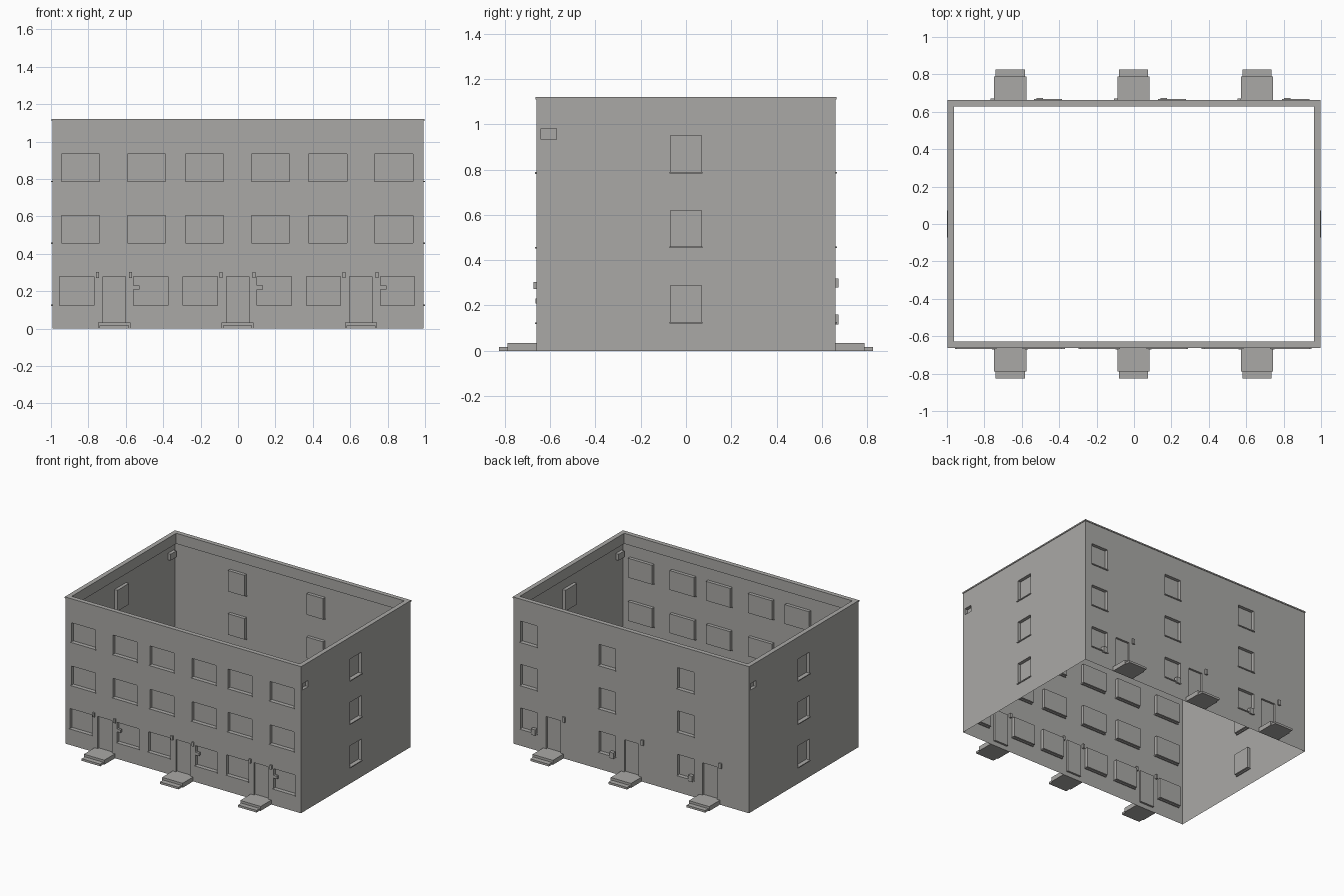
import bpy, bmesh, math
from mathutils import Matrix

if "Cube" in bpy.data.objects:
    bpy.data.objects.remove(bpy.data.objects["Cube"], do_unlink=True)

HX, HY, TOP = 0.993, 0.66, 1.12
CAP = 0.01

grey = bpy.data.materials.new("warm_grey")
grey.use_nodes = True
grey.diffuse_color = (0.40, 0.395, 0.38, 1)
grey.node_tree.nodes["Principled BSDF"].inputs["Base Color"].default_value = grey.diffuse_color


def finish(name, bm, turn=0):
    """Turn a bmesh drawn on the front side to its own side and make the object."""
    bm.transform(Matrix.Rotation(math.radians(turn), 4, 'Z'))
    mesh = bpy.data.meshes.new(name)
    bm.to_mesh(mesh)
    bm.free()
    mesh.materials.append(grey)
    obj = bpy.data.objects.new(name, mesh)
    bpy.context.collection.objects.link(obj)
    return obj


def box(bm, x0, x1, y0, y1, z0, z1):
    """Add an axis-aligned block."""
    size = Matrix.Diagonal((x1 - x0, y1 - y0, z1 - z0, 1))
    place = Matrix.Translation(((x0 + x1) / 2, (y0 + y1) / 2, (z0 + z1) / 2))
    bmesh.ops.create_cube(bm, size=1, matrix=place @ size)


def wall(name, half, dist, turn, openings):
    """Thin wall skin; each opening (u0, u1, z0, z1, depth) becomes a recess."""
    bm = bmesh.new()
    us = sorted({-half, half} | {u for o in openings for u in o[:2]})
    zs = sorted({0, TOP - CAP} | {z for o in openings for z in o[2:4]})

    def face(*pts):
        bm.faces.new([bm.verts.new(p) for p in pts])

    for a, b in zip(us, us[1:]):
        for c, d in zip(zs, zs[1:]):
            u, z = (a + b) / 2, (c + d) / 2
            if not any(o[0] < u < o[1] and o[2] < z < o[3] for o in openings):
                face((a, -dist, c), (b, -dist, c), (b, -dist, d), (a, -dist, d))
    for u0, u1, z0, z1, depth in openings:
        ring = [(u0, z0), (u1, z0), (u1, z1), (u0, z1)]
        back = -dist + depth
        face(*[(u, back, z) for u, z in ring])
        for (a, c), (b, d) in zip(ring, ring[1:] + ring[:1]):
            face((a, -dist, c), (b, -dist, d), (b, back, d), (a, back, c))
    bmesh.ops.remove_doubles(bm, verts=bm.verts, dist=0.0001)
    return finish(name, bm, turn)


def sills(name, dist, turn, windows):
    bm = bmesh.new()
    for u0, u1, z0, *_ in windows:
        box(bm, u0 - 0.004, u1 + 0.004, -dist - 0.007, -dist + 0.01, z0 - 0.007, z0)
    finish(name, bm, turn)


def small_boxes(name, turn, spots, z0, z1, out):
    """Little wall-mounted boxes sunk slightly into the wall."""
    bm = bmesh.new()
    for u0, u1 in spots:
        box(bm, u0, u1, -HY - out, -HY + 0.015, z0, z1)
    finish(name, bm, turn)


def steps(name, turn, centres):
    bm = bmesh.new()
    for c in centres:
        box(bm, c - 0.086, c + 0.086, -0.788, -HY, 0, 0.034)
        box(bm, c - 0.078, c + 0.078, -0.826, -0.788, 0, 0.016)
    finish(name, bm, turn)


REVEAL = 0.025
doors = (-0.662, -0.002, 0.657)

# Front wall: wide windows upstairs, narrower ones beside the doors
front_windows = []
for c in (-0.842, -0.49, -0.18, 0.174, 0.48, 0.833):
    for z0, z1 in ((0.458, 0.605), (0.788, 0.935)):
        front_windows.append((c - 0.102, c + 0.102, z0, z1, REVEAL))
for c in (-0.862, -0.466, -0.202, 0.194, 0.457, 0.853):
    front_windows.append((c - 0.092, c + 0.092, 0.125, 0.278, REVEAL))
front_doors = [(c - 0.06, c + 0.06, 0.034, 0.28, 0.015) for c in doors]
wall("front_wall", HX, HY, 0, front_windows + front_doors)
sills("front_sills", HY, 0, front_windows)
steps("front_steps", 0, doors)
small_boxes("front_lamps", 0,
            [(c + s - 0.008, c + s + 0.008) for c in doors for s in (-0.089, 0.087)],
            0.272, 0.303, 0.012)
small_boxes("front_plates", 0, [(c + 0.103, c + 0.136) for c in doors],
            0.208, 0.23, 0.004)

# Back wall: three columns of windows and three doors
back_windows = [(c - 0.07, c + 0.07, z0, z0 + 0.16, REVEAL)
                for c in (-0.865, -0.203, 0.46) for z0 in (0.128, 0.46, 0.79)]
back_door_spots = (-0.657, 0.002, 0.662)
back_doors = [(c - 0.06, c + 0.06, 0.034, 0.28, 0.015) for c in back_door_spots]
wall("back_wall", HX, HY, 180, back_windows + back_doors)
sills("back_sills", HY, 180, back_windows)
steps("back_steps", 180, back_door_spots)
small_boxes("back_lamps", 180, [(c + 0.084, c + 0.104) for c in back_door_spots],
            0.28, 0.32, 0.012)
small_boxes("back_meter_boxes", 180,
            [(c + 0.027, c + 0.062) for c in (-0.865, -0.203, 0.46)],
            0.115, 0.16, 0.013)

# Side walls: one column of windows and a small vent
side_windows = [(-0.069, 0.069, z0, z0 + 0.16, REVEAL) for z0 in (0.128, 0.46, 0.79)]
vent = (-0.64, -0.572, 0.932, 0.98, REVEAL)
for name, turn in (("left", 90), ("right", -90)):
    wall(name + "_wall", HY, HX, turn, side_windows + [vent])
    sills(name + "_sills", HX, turn, side_windows)

# Parapet cap: slight overhang, flat top and an inner lip
bm = bmesh.new()
profile = [(0, TOP - CAP), (0.004, TOP - CAP), (0.004, TOP), (-0.031, TOP), (-0.031, TOP - 0.08)]
loops = []
for off, z in profile:
    x, y = HX + off, HY + off
    loops.append([bm.verts.new(p) for p in ((-x, -y, z), (x, -y, z), (x, y, z), (-x, y, z))])
for low, high in zip(loops, loops[1:]):
    for i in range(4):
        j = (i + 1) % 4
        bm.faces.new((low[i], low[j], high[j], high[i]))
finish("parapet_cap", bm)
